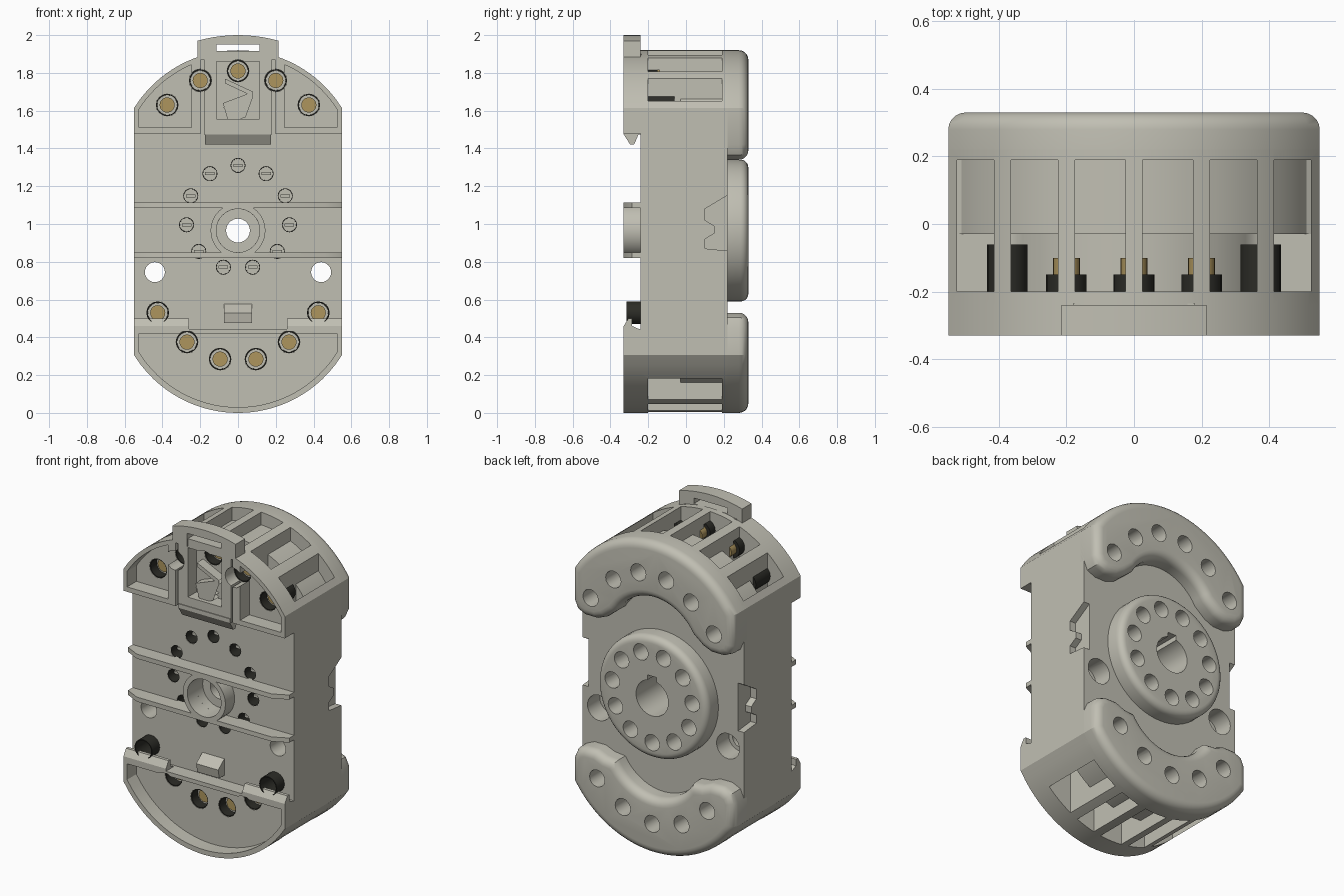
import bpy, bmesh, math
from mathutils import Vector

cube = bpy.data.objects.get("Cube")
if cube:
    bpy.data.objects.remove(cube)


def material(name, rgb):
    m = bpy.data.materials.new(name)
    m.use_nodes = True
    m.diffuse_color = (*rgb, 1)
    m.node_tree.nodes["Principled BSDF"].inputs["Base Color"].default_value = (*rgb, 1)
    return m


GREY = material("warm_grey_plastic", (0.53, 0.52, 0.45))
BLACK = material("black_sleeve", (0.025, 0.025, 0.02))
BRASS = material("brass", (0.42, 0.30, 0.11))

W, R = 0.55, 0.648          # half width, end arc radius
TOP, LOW = 1.272, 0.648     # end arc centres
MID = 0.965                 # height of the round socket
made = []


def finish(bm, name, mat):
    bmesh.ops.recalc_face_normals(bm, faces=bm.faces)
    me = bpy.data.meshes.new(name)
    bm.to_mesh(me)
    bm.free()
    me.materials.append(mat)
    ob = bpy.data.objects.new(name, me)
    bpy.context.collection.objects.link(ob)
    made.append(ob)
    return ob


def prism(name, loops, a, b, mat=GREY, axis="y", bevel=0):
    """Extrude one or more outlines along an axis; bevel rounds the far rim."""
    bm = bmesh.new()
    for pts in loops:
        def at(p, t):
            return (p[0], t, p[1]) if axis == "y" else (t, p[0], p[1])
        face = bm.faces.new([bm.verts.new(at(p, a)) for p in pts])
        ext = bmesh.ops.extrude_face_region(bm, geom=[face])
        vs = [g for g in ext["geom"] if isinstance(g, bmesh.types.BMVert)]
        step = Vector((0, b - a, 0)) if axis == "y" else Vector((b - a, 0, 0))
        bmesh.ops.translate(bm, verts=vs, vec=step)
    if bevel:
        rim = [e for e in bm.edges if all(abs(v.co.y - b) < 1e-5 for v in e.verts)]
        bmesh.ops.bevel(bm, geom=rim, offset=bevel, segments=5, profile=0.5, affect="EDGES")
    return finish(bm, name, mat)


def circle(x, z, r, n=24):
    return [(x + r * math.cos(math.tau * i / n), z + r * math.sin(math.tau * i / n)) for i in range(n)]


def rect(x0, x1, z0, z1):
    return [(x0, z0), (x1, z0), (x1, z1), (x0, z1)]


def arc(x0, x1, r, c, s, n=32):
    xs = [x0 + (x1 - x0) * i / n for i in range(n + 1)]
    return [(x, c + s * math.sqrt(max(r * r - x * x, 0.06))) for x in xs]


def region(x0, x1, r, c, s, flat):
    return [(x0, flat)] + arc(x0, x1, r, c, s) + [(x1, flat)]


def cut(ob, loops, a, b, axis="y"):
    tool = prism("cutter", loops, a, b, axis=axis)
    made.remove(tool)
    tool.hide_render = True
    mod = ob.modifiers.new("cut", "BOOLEAN")
    mod.operation, mod.solver, mod.object = "DIFFERENCE", "EXACT", tool
    dg = bpy.context.evaluated_depsgraph_get()
    me = bpy.data.meshes.new_from_object(ob.evaluated_get(dg))
    ob.modifiers.clear()
    ob.data = me
    bpy.data.objects.remove(tool)


def both(points):
    return [(s * x, z) for x, z in points for s in ((1, -1) if x else (1,))]


def ring_of(c, start):
    return [(0.275 * math.sin(start + math.tau * i / 11), c + 0.275 * math.cos(start + math.tau * i / 11))
            for i in range(11)]


# Main block
body = prism("main_body", [arc(-W, W, R, TOP, 1) + arc(W, -W, R, LOW, -1)], -0.24, 0.22)

# Terminal bays in both curved ends: shallow behind, deep in front
bays = {(TOP, 1): [(0.025, 0.175), (0.225, 0.365), (0.415, 0.525)],
        (LOW, -1): [(-0.075, 0.075), (0.125, 0.245), (0.295, 0.45)]}
for (c, s), spans in bays.items():
    spans = spans + [(-b, -a) for a, b in spans if a > 0]
    for depth, y0, y1 in ((0.57, -0.04, 0.19), (0.43, -0.2, -0.03)):
        cut(body, [arc(a, b, 0.8, c, s, 8) + arc(b, a, depth, c, s, 8) for a, b in spans], y0, y1)

# Rear raised lips with rounded rims


def lip(name, c, s, end):
    side = [(W, end - s * -0.08), (0.525, end + s * 0.025), (0.47, end), (0.39, end),
            (0.33, end + s * 0.025)]
    inner = [(0.3 * math.sin(t), c + s * 0.3 * math.cos(t))
             for t in [math.radians(60 - 6 * i) for i in range(21)]]
    pts = arc(-W, W, R, c, s) + side + inner + [(-x, z) for x, z in reversed(side)]
    return prism(name, [pts], 0.19, 0.33, bevel=0.05)


upper_lip = lip("upper_rear_lip", TOP, 1, 1.34)
lower_lip = lip("lower_rear_lip", LOW, -1, 0.53)
disc = prism("socket_disc", [circle(0, MID, 0.375, 64)], 0.2, 0.33, bevel=0.04)

# Rear screw holes, socket pin holes and keyed centre hole
upper_holes = both([(0.095, 1.715), (0.265, 1.625), (0.42, 1.47)])
lower_holes = both([(0, 0.19), (0.2, 0.24), (0.375, 0.37)])
for part, spots in ((upper_lip, upper_holes), (lower_lip, lower_holes)):
    loops = [circle(x, z, 0.052, 16) for x, z in spots]
    cut(part, loops, 0.1, 0.4)
    cut(body, loops, 0.14, 0.4)
pins = [circle(x, z, 0.05, 16) for x, z in ring_of(MID, math.pi)]
for part in (disc, body):
    cut(part, pins, 0.13, 0.4)
    cut(part, [circle(0, MID, 0.11, 32)], -0.1, 0.4)
    cut(part, [rect(-0.03, 0.03, MID + 0.05, MID + 0.135)], 0.1, 0.4)
prism("rear_screw_heads", [circle(x, z, 0.036, 6) for x, z in upper_holes + lower_holes], 0.1, 0.2)

# Front bores
cut(body, [circle(0, MID, 0.063, 32)], -0.4, 0)
cut(body, [circle(0, MID, 0.115, 32)], -0.4, -0.18)
mounts = both([(0.44, 0.745)])
cut(body, [circle(x, z, 0.053) for x, z in mounts], -0.4, 0.4)
cut(body, [circle(x, z, 0.078) for x, z in mounts], 0.1, 0.4)
small = ring_of(2 - MID, 0)
cut(body, [circle(x, z, 0.04, 16) for x, z in small], -0.4, -0.13)
screws = both([(0, 1.81), (0.2, 1.76), (0.375, 1.63), (0.425, 0.53), (0.27, 0.375), (0.095, 0.285)])
cut(body, [circle(x, z, 0.06, 16) for x, z in screws], -0.4, -0.14)

# Latch notches in both sides
notch = [(0.1, 0.87), (0.1, 1.08), (0.3, 1.2), (0.3, 0.85)]
for s in (-1, 1):
    cut(body, [notch], s * 0.51, s * 0.6, axis="x")
    prism("side_catch", [[(0.1, 0.92), (0.15, 0.95), (0.15, 0.99), (0.1, 1.02)]],
          s * 0.5, s * 0.55, axis="x")

# Black sleeves with brass cores, and pin sleeves
for x, z in screws:
    front = -0.315 if abs(z - 0.53) < 0.01 else -0.238
    back = -0.06 if z < 1.7 else -0.15
    sleeve = prism("terminal_sleeve", [circle(x, z, 0.06, 20)], front, back, BLACK)
    cut(sleeve, [circle(x, z, 0.054, 20)], -0.5, -0.17)
    prism("sleeve_floor", [circle(x, z, 0.053, 20)], -0.18, -0.165)
    prism("brass_core", [circle(x, z, 0.04, 20)], -0.19, -0.1, BRASS)
for x, z in small:
    sleeve = prism("pin_sleeve", [circle(x, z, 0.041, 16)], -0.238, -0.12, BLACK)
    cut(sleeve, [circle(x, z, 0.037, 16)], -0.5, -0.15)
    prism("pin_floor", [circle(x, z, 0.0365, 16)], -0.16, -0.145)
    prism("pin_contact", [rect(x - 0.025, x + 0.025, z - 0.008, z + 0.008)], -0.2, -0.15)

# Raised front rims around both ends
rim = prism("upper_rim", [region(-W, W, R, TOP, 1, 1.48)], -0.33, -0.2)
cut(rim, [region(0.245, 0.525, 0.622, TOP, 1, 1.51),
          region(-0.525, -0.245, 0.622, TOP, 1, 1.51)], -0.4, -0.24)
cut(rim, [rect(-0.195, 0.195, 1.4, 2.1)], -0.4, -0.24)
cut(rim, [circle(x, z, 0.06, 16) for x, z in screws[:5]], -0.4, -0.1)
rim = prism("lower_rim", [region(-W, W, R, LOW, -1, 0.445)], -0.33, -0.2)
cut(rim, [region(-0.525, 0.525, 0.618, LOW, -1, 0.42)], -0.4, -0.24)
cut(rim, [circle(x, z, 0.06, 16) for x, z in screws[7:]], -0.4, -0.1)

# Rail hooks on the lower rim and centre ramp
hook = [(-0.33, 0.43), (-0.33, 0.46), (-0.305, 0.5), (-0.285, 0.5), (-0.285, 0.46), (-0.24, 0.44)]
for s in (-1, 1):
    prism("rail_hook", [hook], s * 0.26, s * W, axis="x")
prism("centre_ramp", [[(-0.23, 0.475), (-0.29, 0.475), (-0.3, 0.53), (-0.23, 0.585)]],
      -0.075, 0.075, axis="x")

# Cross ribs with sloped ends, and front collar
for z in (0.835, 1.1):
    rib = prism("cross_rib", [rect(-W, W, z - 0.014, z + 0.014)], -0.33, -0.23)
    for s in (-1, 1):
        tool = [(s * 0.45, -0.34), (s * 0.6, -0.34), (s * 0.6, -0.27)]
        bm = bmesh.new()
        bm.from_mesh(rib.data)
        bmesh.ops.bisect_plane(bm, geom=bm.verts[:] + bm.edges[:] + bm.faces[:],
                               plane_co=(s * 0.46, -0.33, z), plane_no=(s * 0.5, -1, 0), clear_outer=True)
        bmesh.ops.holes_fill(bm, edges=bm.edges)
        bm.to_mesh(rib.data)
        bm.free()
    if z < MID:
        cut(rib, [circle(0, MID, 0.13, 32)], -0.4, -0.2)
collar = prism("front_collar", [circle(0, MID, 0.145, 48)], -0.33, -0.23)
cut(collar, [circle(0, MID, 0.115, 48)], -0.4, -0.2)

# Sliding rail clip with pull loop, hook tip and zigzag spring
slider = prism("clip_slider", [rect(-0.18, 0.18, 1.475, 1.9)], -0.325, -0.235)
cut(slider, [rect(-0.115, 0.115, 1.555, 1.86)], -0.4, -0.2)
cut(slider, [circle(x, z, 0.06, 16) for x, z in screws[:3]], -0.4, -0.2)
loop = prism("clip_pull_loop", [[(0.215, 1.87), (-0.215, 1.87)] + [
    (x, 2.0 - 0.65 * x * x) for x in [-0.215 + 0.043 * i for i in range(11)]]], -0.33, -0.24)
cut(loop, [rect(-0.115, 0.115, 1.8, 1.95)], -0.4, -0.2)
prism("clip_top_bar", [rect(-0.13, 0.13, 1.89, 1.915)], -0.325, -0.24)
prism("clip_hook_tip", [[(-0.33, 1.5), (-0.33, 1.475), (-0.295, 1.42), (-0.275, 1.42), (-0.24, 1.5)]],
      -0.175, 0.175, axis="x")
zig = [(-0.07, 1.77), (0.08, 1.7), (-0.08, 1.64), (0.04, 1.59), (-0.05, 1.56)]
prism("zigzag_spring", [zig + [(x, z - 0.025) for x, z in reversed(zig)]], -0.3, -0.235)

# Smooth curved faces, keep edges crisp
bpy.ops.object.select_all(action="DESELECT")
for ob in made:
    ob.select_set(True)
bpy.context.view_layer.objects.active = body
bpy.ops.object.shade_smooth_by_angle(angle=math.radians(30))
